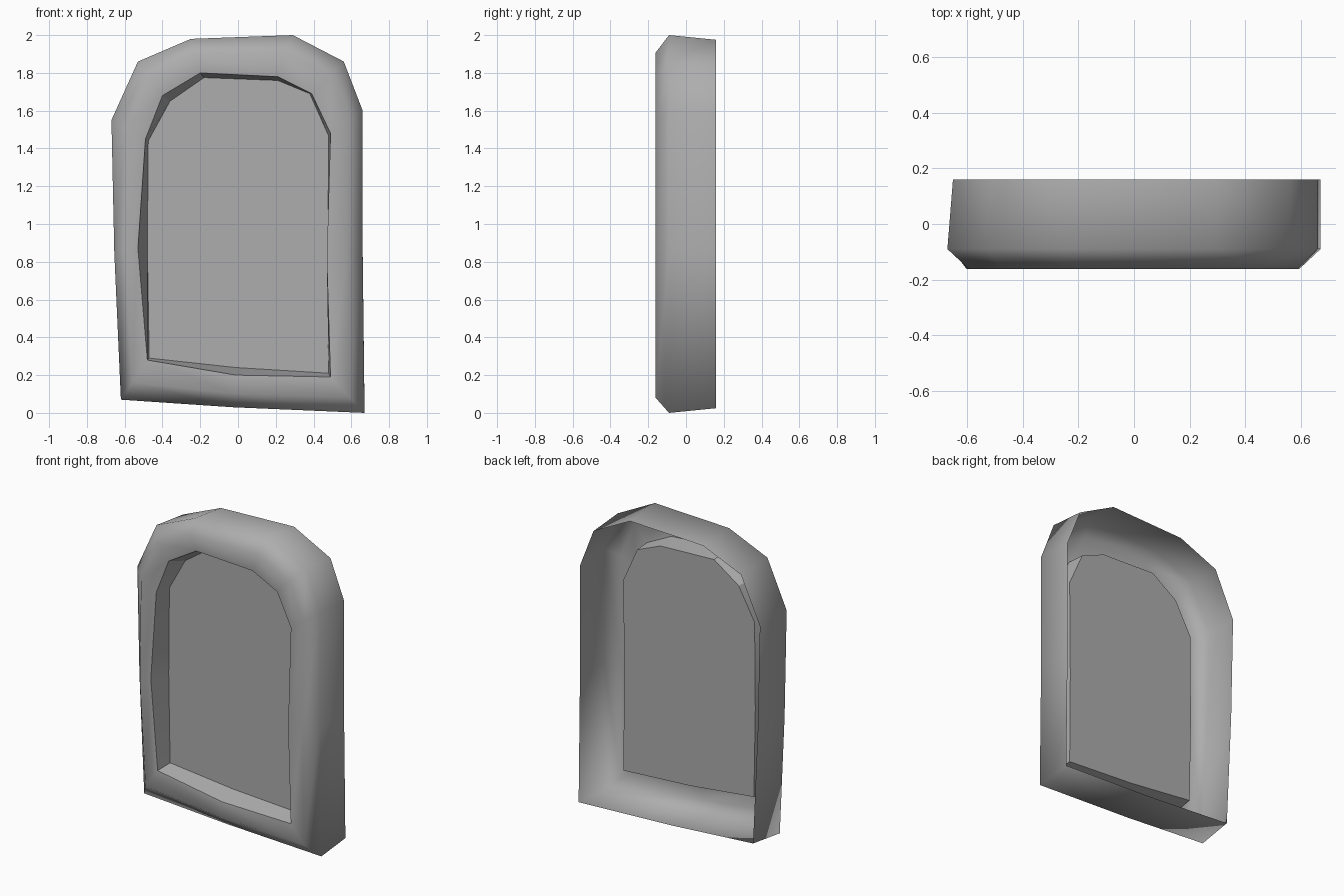
import bpy
import bmesh
from math import radians
from mathutils import Vector

if "Cube" in bpy.data.objects:
    bpy.data.objects.remove(bpy.data.objects["Cube"], do_unlink=True)

grey = bpy.data.materials.new("stone grey")
grey.use_nodes = True
colour = (0.42, 0.42, 0.42, 1)
grey.diffuse_color = colour
grey.node_tree.nodes["Principled BSDF"].inputs["Base Color"].default_value = colour

# Uneven arch outlines (x, z), clockwise from the lower left corner
OUTER = [(-.62, .07), (-.655, .85), (-.67, 1.55), (-.53, 1.86), (-.25, 1.98), (.29, 2.0),
         (.56, 1.86), (.66, 1.6), (.66, .85), (.67, 0), (-.03, .03)]
OPENING = [(-.48, .28), (-.53, .87), (-.49, 1.45), (-.4, 1.68), (-.2, 1.8), (.21, 1.78),
           (.39, 1.69), (.49, 1.48), (.47, .82), (.49, .19), (-.01, .2)]
PANE = [(-.47, .29), (-.48, .87), (-.475, 1.44), (-.36, 1.65), (-.18, 1.775), (.21, 1.76),
        (.38, 1.69), (.48, 1.465), (.475, .82), (.48, .21), (-.01, .24)]


def ring(outline, y):
    return [Vector((x, y, z)) for x, z in outline]


def build(name, rings, angle=None, cap=False):
    """Bridge successive rings into a band, or cap a single ring."""
    bm = bmesh.new()
    loops = [[bm.verts.new(p) for p in r] for r in rings]
    for a, b in zip(loops, loops[1:]):
        for i in range(len(a)):
            j = (i + 1) % len(a)
            bm.faces.new((a[i], b[i], b[j], a[j]))
    if cap:
        bm.faces.new(reversed(loops[-1]))
    mesh = bpy.data.meshes.new(name)
    bm.to_mesh(mesh)
    bm.free()
    mesh.materials.append(grey)
    obj = bpy.data.objects.new(name, mesh)
    bpy.context.collection.objects.link(obj)
    if angle:
        bpy.ops.object.select_all(action='DESELECT')
        obj.select_set(True)
        bpy.context.view_layer.objects.active = obj
        bpy.ops.object.shade_smooth_by_angle(angle=radians(angle))
    return obj


# Frame shell, open at the back, with a rounded front
shoulder = ring(OUTER, -.09)
opening = ring(OPENING, -.15)
crest = [p.lerp(q, .43) for p, q in zip(shoulder, opening)]
back = [Vector((p.x * .985 + .01, .16, 1 + (p.z - 1) * .975)) for p in shoulder]
for p in crest:
    p.y = -.162
build("frame", [back, shoulder, crest, opening], angle=180)

# Recess wall behind the opening, and the flat panel that closes it
panel = ring(PANE, -.035)
build("recess_wall", [opening, panel], angle=30)
build("panel", [panel], cap=True)
